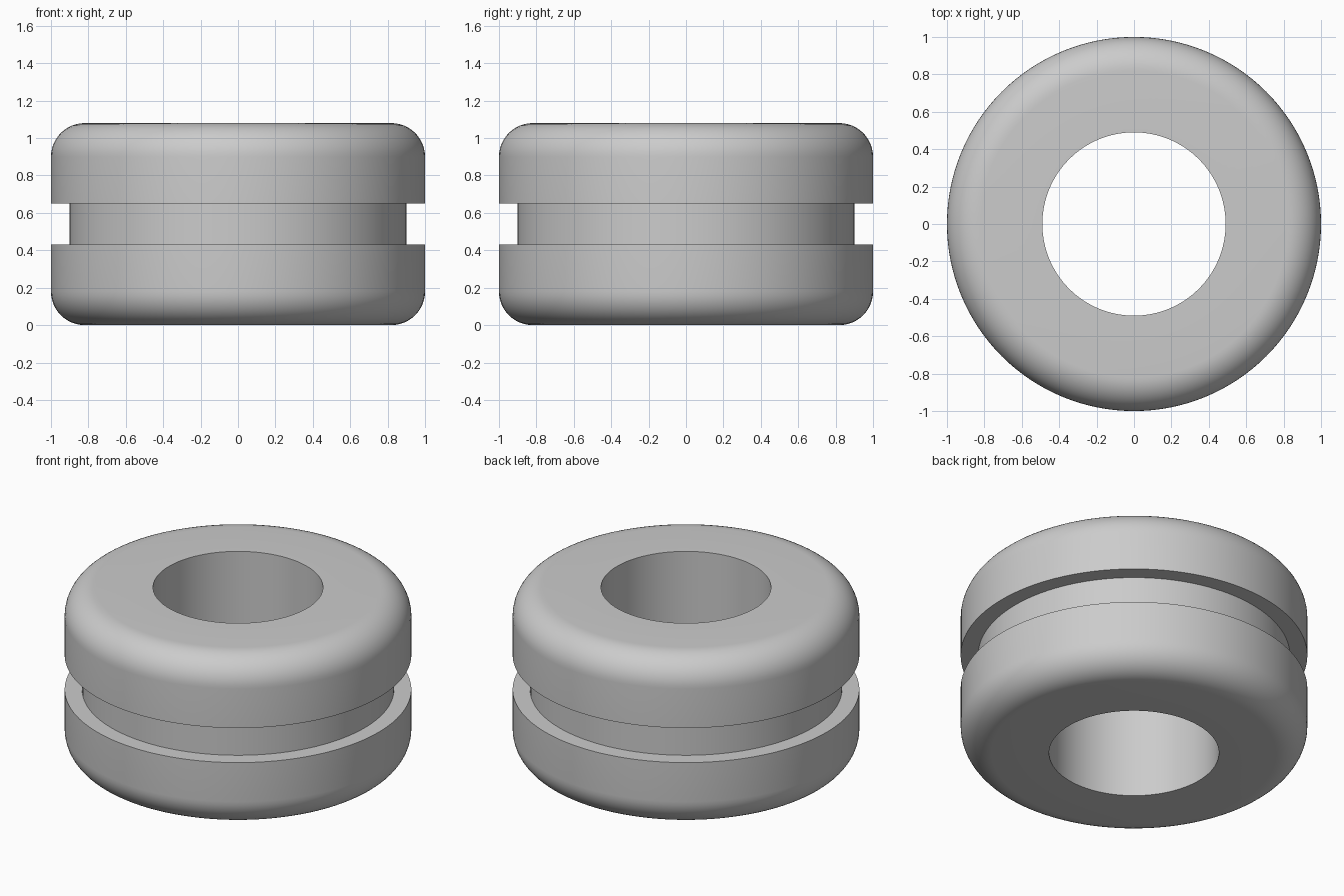
import bpy, bmesh, math

cube = bpy.data.objects.get("Cube")
if cube:
    bpy.data.objects.remove(cube, do_unlink=True)

# Dimensions
OUTER, GROOVE, BORE = 1.0, 0.9, 0.49
HEIGHT, GROOVE_LOW, GROOVE_HIGH = 1.08, 0.43, 0.65
FILLET, ARC_STEPS, SEGMENTS = 0.18, 12, 128


def fillet(centre_z, start):
    """Quarter round on the outer rim, as radius and height pairs."""
    angles = [start + math.pi / 2 * i / ARC_STEPS for i in range(ARC_STEPS + 1)]
    return [(OUTER - FILLET + FILLET * math.cos(a), centre_z + FILLET * math.sin(a))
            for a in angles]


# Rubber grey
grey = bpy.data.materials.new("rubber_grey")
grey.use_nodes = True
colour = (0.6, 0.6, 0.6, 1)
grey.diffuse_color = colour
grey.node_tree.nodes["Principled BSDF"].inputs["Base Color"].default_value = colour

# Closed cross-section: bottom rim, groove, top rim, bore
profile = [(BORE, 0)] + fillet(FILLET, -math.pi / 2)
profile += [(OUTER, GROOVE_LOW), (GROOVE, GROOVE_LOW),
            (GROOVE, GROOVE_HIGH), (OUTER, GROOVE_HIGH)]
profile += fillet(HEIGHT - FILLET, 0) + [(BORE, HEIGHT)]

# Revolve the section about the vertical axis
bm = bmesh.new()
verts = [bm.verts.new((r, 0, z)) for r, z in profile]
edges = [bm.edges.new((a, b)) for a, b in zip(verts, verts[1:] + verts[:1])]
bmesh.ops.spin(bm, geom=verts + edges, axis=(0, 0, 1), cent=(0, 0, 0),
               angle=math.tau, steps=SEGMENTS)
bmesh.ops.remove_doubles(bm, verts=bm.verts, dist=0.0001)
bmesh.ops.recalc_face_normals(bm, faces=bm.faces)
mesh = bpy.data.meshes.new("grommet")
bm.to_mesh(mesh)
bm.free()
mesh.materials.append(grey)

grommet = bpy.data.objects.new("grommet", mesh)
bpy.context.collection.objects.link(grommet)

# Smooth rounds with crisp groove and bore edges
bpy.ops.object.select_all(action="DESELECT")
grommet.select_set(True)
bpy.context.view_layer.objects.active = grommet
bpy.ops.object.shade_smooth_by_angle(angle=math.radians(30))
